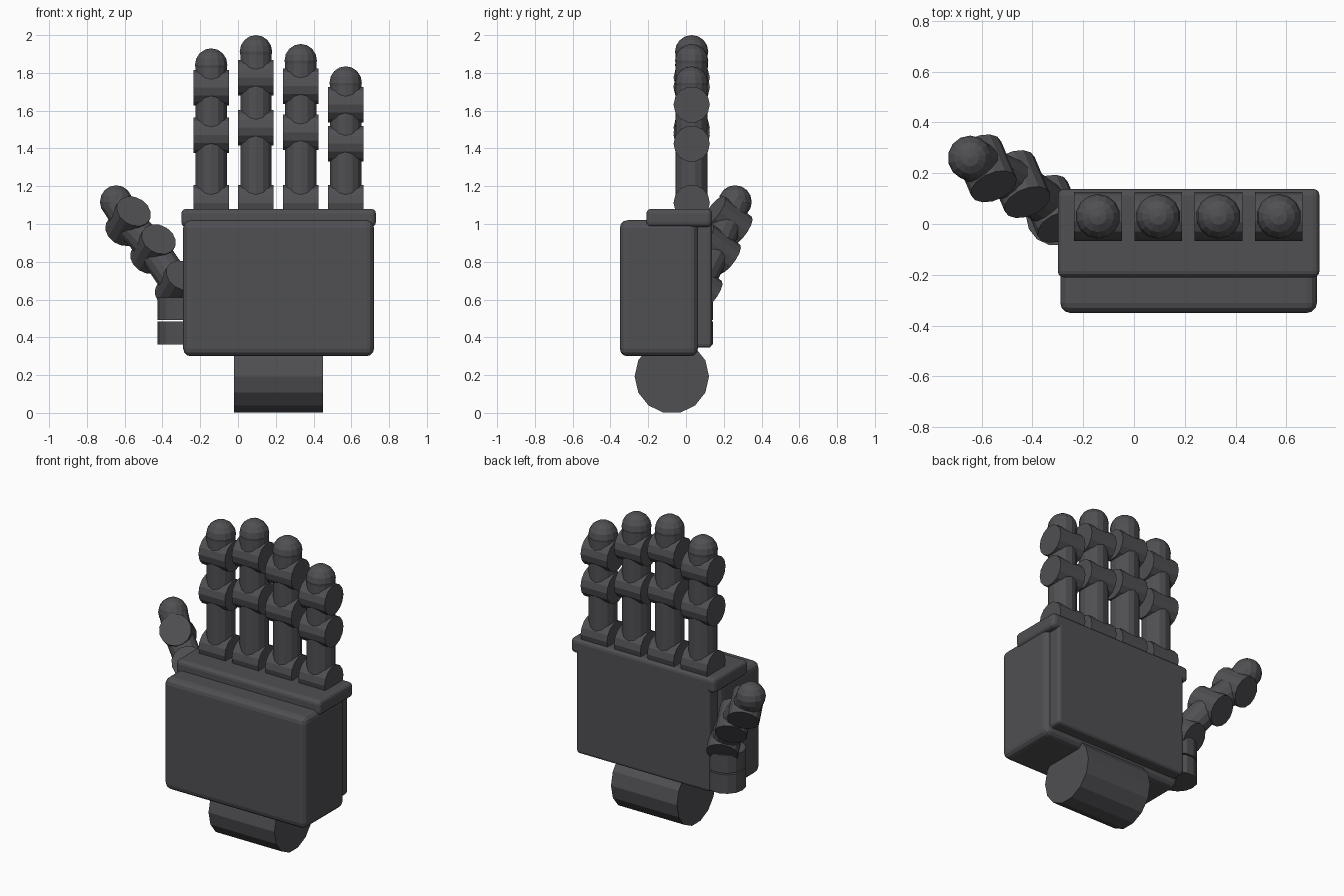
import bpy, bmesh
from mathutils import Matrix, Vector

cube = bpy.data.objects.get("Cube")
if cube:
    bpy.data.objects.remove(cube, do_unlink=True)

SIDES = 14
METAL = bpy.data.materials.new("dark_grey_metal")
METAL.use_nodes = True
GREY = (0.08, 0.079, 0.087, 1)
METAL.diffuse_color = GREY
METAL.node_tree.nodes["Principled BSDF"].inputs["Base Color"].default_value = GREY


def finish(name, bm):
    mesh = bpy.data.meshes.new(name)
    bm.to_mesh(mesh)
    bm.free()
    mesh.materials.append(METAL)
    obj = bpy.data.objects.new(name, mesh)
    bpy.context.collection.objects.link(obj)
    return obj


def block(name, low, high, bevel):
    """Box between two corners with rounded edges."""
    low, high = Vector(low), Vector(high)
    bm = bmesh.new()
    bmesh.ops.create_cube(bm, size=1)
    bmesh.ops.scale(bm, vec=high - low, verts=bm.verts)
    bmesh.ops.translate(bm, vec=(low + high) / 2, verts=bm.verts)
    obj = finish(name, bm)
    mod = obj.modifiers.new("rounded_edges", 'BEVEL')
    mod.width = bevel
    mod.segments = 3


def rod(name, start, end, radius, side=(0, 1, 0)):
    """Faceted cylinder from start to end, one corner towards side."""
    start, end = Vector(start), Vector(end)
    z = (end - start).normalized()
    y = Vector(side)
    y = (y - z * y.dot(z)).normalized()
    turn = Matrix((y.cross(z), y, z)).transposed().to_4x4()
    bm = bmesh.new()
    bmesh.ops.create_cone(bm, cap_ends=True, segments=SIDES, radius1=radius,
                          radius2=radius, depth=(end - start).length,
                          matrix=Matrix.Translation((start + end) / 2) @ turn)
    finish(name, bm)


def ball(name, centre, radius):
    bm = bmesh.new()
    bmesh.ops.create_uvsphere(bm, u_segments=SIDES, v_segments=8, radius=radius,
                              matrix=Matrix.Translation(centre))
    finish(name, bm)


def digit(name, joints, tip, axis, side):
    """Hinge drums along a chain, linked by rods and ended by a round tip."""
    axis = Vector(axis).normalized()
    points = [Vector(p) for p in joints + [tip]]
    for i, p in enumerate(points[:-1]):
        rod(f"{name}_joint_{i + 1}", p - axis * 0.094, p + axis * 0.094, 0.096, side)
        rod(f"{name}_segment_{i + 1}", p, points[i + 1], 0.085, side)
    ball(f"{name}_tip", points[-1], 0.088)


# Palm, back plate and knuckle plate
block("palm", (-0.29, -0.35, 0.30), (0.72, 0.063, 1.02), 0.04)
block("back_plate", (-0.265, -0.1, 0.345), (0.69, 0.138, 1.03), 0.02)
block("knuckle_plate", (-0.30, -0.21, 0.985), (0.73, 0.138, 1.08), 0.025)

# Wrist drum
rod("wrist", (-0.02, -0.075, 0.193), (0.45, -0.075, 0.193), 0.197)

# Four fingers: x, middle joint, end joint, tip centre
fingers = {
    "index_finger": (-0.142, 1.47, 1.722, 1.842),
    "middle_finger": (0.095, 1.51, 1.775, 1.912),
    "ring_finger": (0.332, 1.485, 1.73, 1.865),
    "little_finger": (0.57, 1.425, 1.632, 1.747),
}
for name, (x, middle, last, tip) in fingers.items():
    heights = (1.112, middle, last)
    digit(name, [(x, 0.03, z) for z in heights], (x, 0.03, tip), (1, 0, 0), (0, 1, 0))

# Thumb: two stacked base drums and an angled chain
for i, (low, high) in enumerate(((0.362, 0.484), (0.493, 0.61))):
    rod(f"thumb_base_{i + 1}", (-0.31, 0.03, low), (-0.31, 0.03, high), 0.115, (1, 0, 0))
thumb_axis = (0.32, -0.76, 0.56)
digit("thumb", [(-0.32, 0.06, 0.675), (-0.45, 0.157, 0.867), (-0.582, 0.219, 1.015)],
      (-0.645, 0.26, 1.117), thumb_axis, (0.76, 0.56, 0.3))
